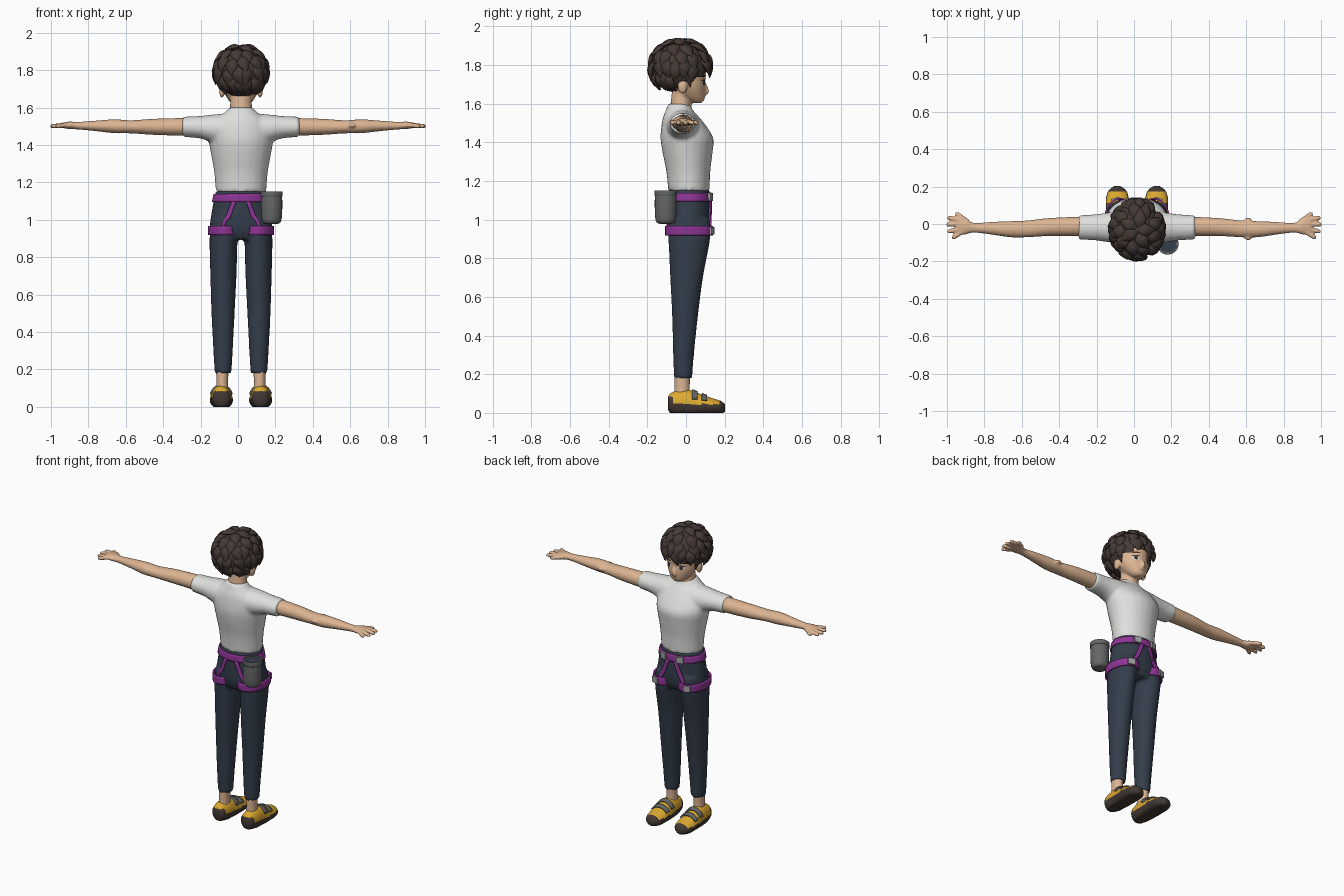
import bpy, bmesh, math, random
from mathutils import Vector, Matrix

random.seed(4)
cube = bpy.data.objects.get("Cube")
if cube:
    bpy.data.objects.remove(cube, do_unlink=True)

X, Y, Z = Vector((1, 0, 0)), Vector((0, 1, 0)), Vector((0, 0, 1))
CX = .016  # body centre line


def material(name, *rgb):
    m = bpy.data.materials.new(name)
    m.use_nodes = True
    m.diffuse_color = (*rgb, 1)
    m.node_tree.nodes["Principled BSDF"].inputs["Base Color"].default_value = (*rgb, 1)
    return m


skin = material("skin", .72, .46, .29)
lip = material("lip", .5, .24, .16)
white = material("shirt white", .74, .74, .73)
denim = material("dark denim", .034, .047, .07)
brown = material("dark brown hair", .058, .041, .036)
purple = material("purple webbing", .27, .035, .3)
grey = material("bag grey", .13, .135, .135)
metal = material("buckle grey", .36, .36, .37)
yellow = material("shoe yellow", .72, .4, .03)
rubber = material("brown rubber", .055, .04, .034)


def catmull(keys, steps):
    """Smooth a list of number tuples."""
    out = []
    for i in range(len(keys) - 1):
        a, b, c, d = (keys[max(0, min(len(keys) - 1, i + k))] for k in (-1, 0, 1, 2))
        for j in range(steps):
            t = j / steps
            out.append([q + .5 * t * (r - p + t * (2 * p - 5 * q + 4 * r - s + t * (3 * (q - r) + s - p)))
                        for p, q, r, s in zip(a, b, c, d)])
    return out + [list(keys[-1])]


def sweep(bm, keys, up, axis=None, sides=24, steps=4):
    """Loft ellipses through keys (x, y, z, half width, half height)."""
    rows = catmull(keys, steps)
    pos = [Vector(r[:3]) for r in rows]
    rings = []
    for i, r in enumerate(rows):
        t = axis or (pos[min(i + 1, len(pos) - 1)] - pos[max(i - 1, 0)]).normalized()
        s = t.cross(up).normalized()
        n = s.cross(t)
        angles = [math.tau * k / sides for k in range(sides)]
        rings.append([bm.verts.new(pos[i] + s * math.cos(a) * r[3] + n * math.sin(a) * r[4]) for a in angles])
    for a, b in zip(rings, rings[1:]):
        for k in range(sides):
            bm.faces.new((a[k], a[k - 1], b[k - 1], b[k]))
    bm.faces.new(rings[0])
    bm.faces.new(rings[-1])


def ball(bm, center, size):
    m = Matrix.Translation(center) @ Matrix.Diagonal((*size, 1))
    bmesh.ops.create_uvsphere(bm, u_segments=24, v_segments=16, radius=1, matrix=m)


def finish(name, bm, *mats, voxel=0, smooth=5):
    bmesh.ops.recalc_face_normals(bm, faces=bm.faces)
    me = bpy.data.meshes.new(name)
    bm.to_mesh(me)
    bm.free()
    ob = bpy.data.objects.new(name, me)
    bpy.context.collection.objects.link(ob)
    for m in mats:
        me.materials.append(m)
    bpy.ops.object.select_all(action='DESELECT')
    ob.select_set(True)
    bpy.context.view_layer.objects.active = ob
    bpy.ops.object.shade_smooth_by_angle(angle=math.radians(50))
    if voxel:  # fuse overlapping pieces into one skin
        r = ob.modifiers.new("fuse", 'REMESH')
        r.mode, r.voxel_size, r.use_smooth_shade = 'VOXEL', voxel, True
        s = ob.modifiers.new("soften", 'SMOOTH')
        s.factor, s.iterations = .5, smooth
    return ob


def strap(name, pts, width, wdir, mat, target=None, closed=False):
    """Flat webbing along pts, hugging the target."""
    bm = bmesh.new()
    rows = [[bm.verts.new(Vector(p) + wdir * width * k / 4) for k in range(-2, 3)] for p in pts]
    for a, b in zip(rows, rows[1:] + (rows[:1] if closed else [])):
        for k in range(4):
            bm.faces.new((a[k], a[k + 1], b[k + 1], b[k]))
    ob = finish(name, bm, mat)
    if target:
        w = ob.modifiers.new("hug", 'SHRINKWRAP')
        w.target, w.wrap_mode, w.offset = target, 'ABOVE_SURFACE', .004
    s = ob.modifiers.new("thickness", 'SOLIDIFY')
    s.thickness, s.offset = .009, 0


def ellipse(x, y, z, rx, ry, n=40):
    return [(x + rx * math.cos(math.tau * k / n), y + ry * math.sin(math.tau * k / n), z) for k in range(n)]


def plate(name, x, z, w, h, mat, target, lift=.002, tilt=0):
    """Thin painted disc projected on the face."""
    bm = bmesh.new()
    m = (Matrix.Translation((x, .25, z)) @ Matrix.Rotation(tilt, 4, 'Y')
         @ Matrix.Diagonal((w, 1, h, 1)) @ Matrix.Rotation(-math.pi / 2, 4, 'X'))
    bmesh.ops.create_circle(bm, cap_ends=True, cap_tris=True, segments=20, radius=1, matrix=m)
    w = finish(name, bm, mat).modifiers.new("project", 'SHRINKWRAP')
    w.target, w.wrap_method, w.wrap_mode, w.offset = target, 'PROJECT', 'ABOVE_SURFACE', lift
    w.use_project_y, w.use_negative_direction, w.use_positive_direction = True, True, False


def upright(rows, x=CX):
    return [(x, y, z, rx, ry) for z, y, rx, ry in rows]


# Shirt with short sleeves
bm = bmesh.new()
sweep(bm, upright([(1.15, .015, .135, .107), (1.25, .012, .143, .114), (1.35, .008, .16, .13),
                   (1.42, .005, .172, .137), (1.48, -.01, .17, .118), (1.53, -.025, .14, .094),
                   (1.57, -.035, .092, .068), (1.6, -.035, .064, .056)]), Y, Z)
for s in (-1, 1):
    sweep(bm, [(CX + s * x, -.018, z, ry, rz) for x, z, ry, rz in
               [(.05, 1.485, .09, .085), (.15, 1.488, .08, .075), (.22, 1.495, .07, .06),
                (.313, 1.497, .065, .054)]], Z, X)
finish("shirt", bm, white, voxel=.01)

# Arms, palms and fingers
bm = bmesh.new()
for s in (-1, 1):
    sweep(bm, [(s * x, y, z, ry, rz) for x, y, z, ry, rz in
               [(.27, -.012, 1.497, .052, .048), (.45, -.016, 1.497, .048, .043),
                (.57, -.026, 1.497, .045, .035), (.66, -.028, 1.5, .043, .037),
                (.76, -.023, 1.502, .034, .028), (.855, -.02, 1.503, .026, .02),
                (.9, -.014, 1.505, .042, .02), (.945, -.012, 1.505, .047, .013)]], Z, X)
    for x0, y0, x1, y1 in [(.92, .02, .998, .034), (.92, 0, 1.004, -.003), (.92, -.025, .998, -.042),
                           (.92, -.043, .974, -.077), (.885, .01, .955, .06)]:
        sweep(bm, [(s * (x0 + (x1 - x0) * t), y0 + (y1 - y0) * t, 1.506 - .006 * t, r, r)
                   for t, r in ((0, .013), (.6, .0125), (.9, .011), (1, .006))], Z, sides=12, steps=2)
for y in (.022, -.074):  # elbow pads
    ball(bm, (.61, y, 1.505), (.02, .012, .012))
finish("arms", bm, skin, voxel=.006, smooth=3)

# Head, neck, ears and nose
bm = bmesh.new()
sweep(bm, upright([(1.603, .055, .025, .022), (1.615, .047, .045, .045), (1.64, .03, .067, .069),
                   (1.68, .014, .09, .087), (1.72, 0, .1, .1), (1.78, -.012, .106, .115),
                   (1.85, -.015, .095, .1), (1.89, -.015, .05, .05)]), Y, Z)
sweep(bm, upright([(1.52, -.03, .075, .06), (1.6, -.026, .059, .054), (1.7, -.015, .058, .054)]), Y, Z)
sweep(bm, [(CX, .088, 1.715, .006, .006), (CX, .1, 1.69, .01, .01), (CX, .105, 1.663, .014, .014),
           (CX, .096, 1.65, .012, .008)], Y, sides=12)
for s in (-1, 1):
    ball(bm, (CX + s * .102, -.018, 1.69), (.015, .025, .038))
head = finish("head", bm, skin, voxel=.006, smooth=4)

# Painted face
for s, side in ((-1, "right"), (1, "left")):
    x = CX + s * .043
    plate(side + "_eye_white", x, 1.708, .02, .013, white, head)
    plate(side + "_iris", x, 1.708, .011, .013, rubber, head, .003)
    plate(side + "_lash", x, 1.722, .023, .004, brown, head, .004, s * .12)
    plate(side + "_brow", x, 1.743, .024, .005, brown, head, .004, s * .15)
plate("mouth", CX, 1.635, .02, .003, lip, head)

# Hair cap and layered locks
C, R = Vector((CX, -.03, 1.79)), Vector((.135, .15, .135))
bm = bmesh.new()
ball(bm, C, R)


def above_face(f):
    p = f.calc_center_median()
    return p.y < -.07 or p.z > 1.655 + (p.y + .07) * .62


bmesh.ops.delete(bm, geom=[f for f in bm.faces if not above_face(f)], context='FACES')


def scalp(phi, az, k):
    p, a = math.radians(phi), math.radians(az)
    return C + k * Vector((R.x * math.sin(p) * math.cos(a), R.y * math.sin(p) * math.sin(a), R.z * math.cos(p)))


for phi, count, start, span in [(8, 5, 0, 360), (32, 9, 15, 360), (56, 13, 0, 360),
                                (80, 16, 8, 360), (106, 9, 205, 145)]:
    for i in range(count):
        az = start + span * i / count + random.uniform(-7, 7)
        p0 = phi + random.uniform(-5, 5) - (8 if 35 < az < 145 and phi > 70 else 0)
        swirl = random.uniform(-6, 16)
        tip = 1.1 + random.uniform(0, .08)
        keys = [(*scalp(p0 + 12 * k, az + swirl * k / 3, m), w, w * .5)
                for k, m, w in ((0, .93, .024), (1, 1.03, .034), (2, 1.06, .026), (3, tip, .002))]
        sweep(bm, keys, (scalp(p0, az, 1) - C).normalized(), sides=8, steps=3)
for s in (-1, 1):  # sideburns
    sweep(bm, [(CX + s * x, y, z, w, w * .5) for x, y, z, w in
               [(.11, .0, 1.79, .025), (.112, .015, 1.74, .02), (.1, .022, 1.685, .002)]], X, sides=8)
finish("hair", bm, brown)

# Trousers
bm = bmesh.new()
sweep(bm, upright([(1.155, .015, .135, .107), (1.1, .015, .147, .111), (1.0, .015, .164, .115),
                   (.94, .015, .168, .11), (.895, .015, .15, .09)]), Y, Z)
for s in (-1, 1):
    sweep(bm, [(CX + s * x, y, z, rx, ry) for z, x, y, rx, ry in
               [(1.0, .083, .015, .075, .108), (.9, .093, .017, .075, .108), (.7, .094, .003, .07, .085),
                (.5, .096, -.005, .062, .067), (.3, .096, -.013, .052, .054), (.18, .096, -.015, .045, .047)]], Y, Z)
trousers = finish("trousers", bm, denim, voxel=.01, smooth=4)

# Climbing harness: belt, leg loops, risers and buckles
strap("harness_belt", ellipse(CX, .015, 1.117, .15, .116), .045, Z, purple, trousers, True)
for s, side in ((-1, "right"), (1, "left")):
    strap(side + "_leg_loop", ellipse(CX + s * .09, .016, .943, .083, .119), .05, Z, purple, closed=True)
    for y, where, xa, xb in ((-.13, "back", .045, .105), (.15, "front", .03, .09)):
        line = [(CX + s * (xa + (xb - xa) * k / 8), y, 1.1 - .14 * k / 8) for k in range(9)]
        strap(f"{side}_{where}_riser", line, .03, X, purple, trousers)
    for x, y, z, what in ((.115, .133, .943, "loop"), (.06, .127, 1.117, "belt")):
        bm = bmesh.new()
        m = (Matrix.Translation((CX + s * x, y, z)) @ Matrix.Rotation(-s * .3, 4, 'Z')
             @ Matrix.Diagonal((.045, .014, .04, 1)))
        bmesh.ops.create_cube(bm, size=1, matrix=m)
        finish(f"{side}_{what}_buckle", bm, metal)

# Chalk bag on the back left hip
bm = bmesh.new()
bag = [(.978, .03), (.985, .046), (1.01, .054), (1.08, .057), (1.145, .055)]
sweep(bm, [(.18, -.105, z, r, r) for z, r in bag], Y, Z)
finish("chalk_bag", bm, grey)
bm = bmesh.new()
sweep(bm, [(.18, -.105, z, .046, .046) for z in (1.14, 1.148)], Y, Z, steps=1)
finish("chalk_bag_lining", bm, denim)
strap("chalk_bag_rim", ellipse(.18, -.105, 1.138, .054, .054), .028, Z, grey, closed=True)

# Ankles and shoes
for s, side in ((-1, "right"), (1, "left")):
    bm = bmesh.new()
    ax = CX + s * .1
    sweep(bm, upright([(.07, -.02, .034, .042), (.13, -.02, .031, .039), (.21, -.018, .034, .04)], ax), Y, Z)
    finish(side + "_ankle", bm, skin)
    bm = bmesh.new()
    fx = CX + s * .105
    sweep(bm, [(fx, y, z, rx, rz) for y, z, rx, rz in
               [(-.094, .05, .022, .028), (-.08, .05, .043, .052), (-.03, .048, .052, .07),
                (.02, .045, .055, .073), (.08, .04, .061, .055), (.14, .032, .06, .043),
                (.18, .028, .046, .034), (.203, .025, .016, .018)]], Z, Y, sides=32, steps=6)
    for v in bm.verts:
        v.co.z = max(v.co.z, 0)
    for f in bm.faces:
        p = f.calc_center_median()
        f.material_index = int(p.z < .045 or p.y > .175 or (p.y < -.065 and p.z < .085))
    shoe = finish(side + "_shoe", bm, yellow, rubber)
    for y, rise, what in ((.045, .07, "upper"), (.095, .055, "lower")):
        arc = [(fx + .062 * math.cos(a), y, .042 + rise * math.sin(a))
               for a in (math.radians(25 + 13 * k) for k in range(11))]
        strap(f"{side}_shoe_{what}_strap", arc, .028, Y, grey, shoe)
